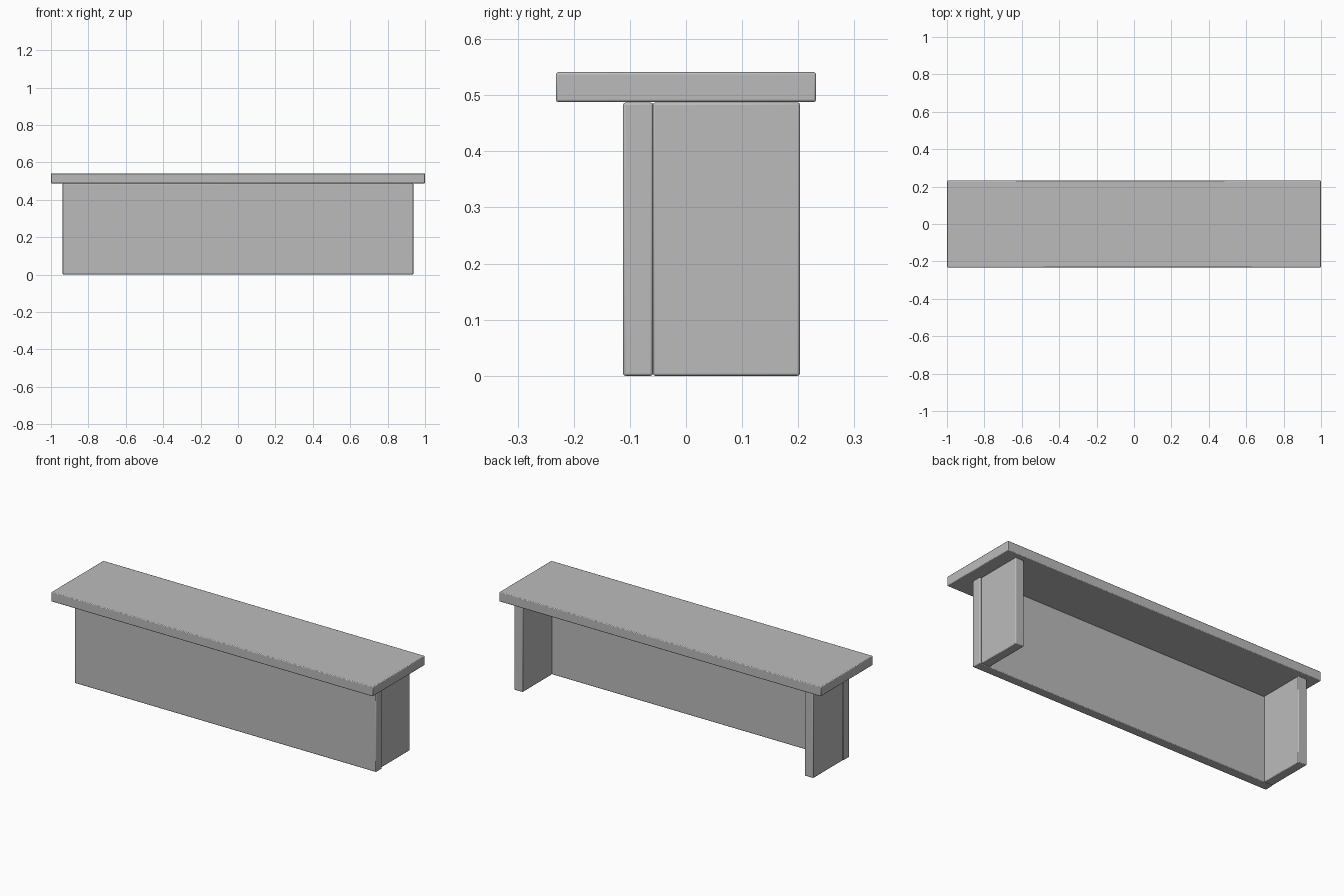
import bpy

cube = bpy.data.objects.get("Cube")
if cube:
    bpy.data.objects.remove(cube, do_unlink=True)

# Single plain grey finish
grey = bpy.data.materials.new("plain_grey")
grey.use_nodes = True
colour = (0.5, 0.5, 0.5, 1)
grey.diffuse_color = colour
grey.node_tree.nodes["Principled BSDF"].inputs["Base Color"].default_value = colour


def board(name, low, high, edge=0.004):
    """Rounded-edge board spanning two opposite corners."""
    centre = [(a + b) / 2 for a, b in zip(low, high)]
    bpy.ops.mesh.primitive_cube_add(size=1, location=centre)
    obj = bpy.context.object
    obj.name = name
    obj.scale = [b - a for a, b in zip(low, high)]
    bpy.ops.object.transform_apply(location=False, rotation=False, scale=True)
    bevel = obj.modifiers.new("soft_edges", 'BEVEL')
    bevel.width = edge
    bevel.segments = 2
    obj.data.materials.append(grey)
    bpy.ops.object.shade_smooth_by_angle()
    return obj


THICK = 0.053
PANEL_TOP = 0.487
FRONT_Y, BACK_Y = -0.112, 0.203
HALF_WIDTH = 0.937

# Worktop, overhanging mostly at the front
board("desk_top", (-1, -0.232, 0.488), (1, 0.232, 0.541))

# Full-width front panel
board("front_panel", (-HALF_WIDTH, FRONT_Y, 0),
      (HALF_WIDTH, FRONT_Y + THICK, PANEL_TOP))

# Side panels behind the front panel, set in slightly from its ends
left_x, right_x = HALF_WIDTH - 0.01, -HALF_WIDTH + 0.003
for name, x in (("left_side_panel", left_x - THICK), ("right_side_panel", right_x)):
    board(name, (x, FRONT_Y + THICK, 0), (x + THICK, BACK_Y, PANEL_TOP))
